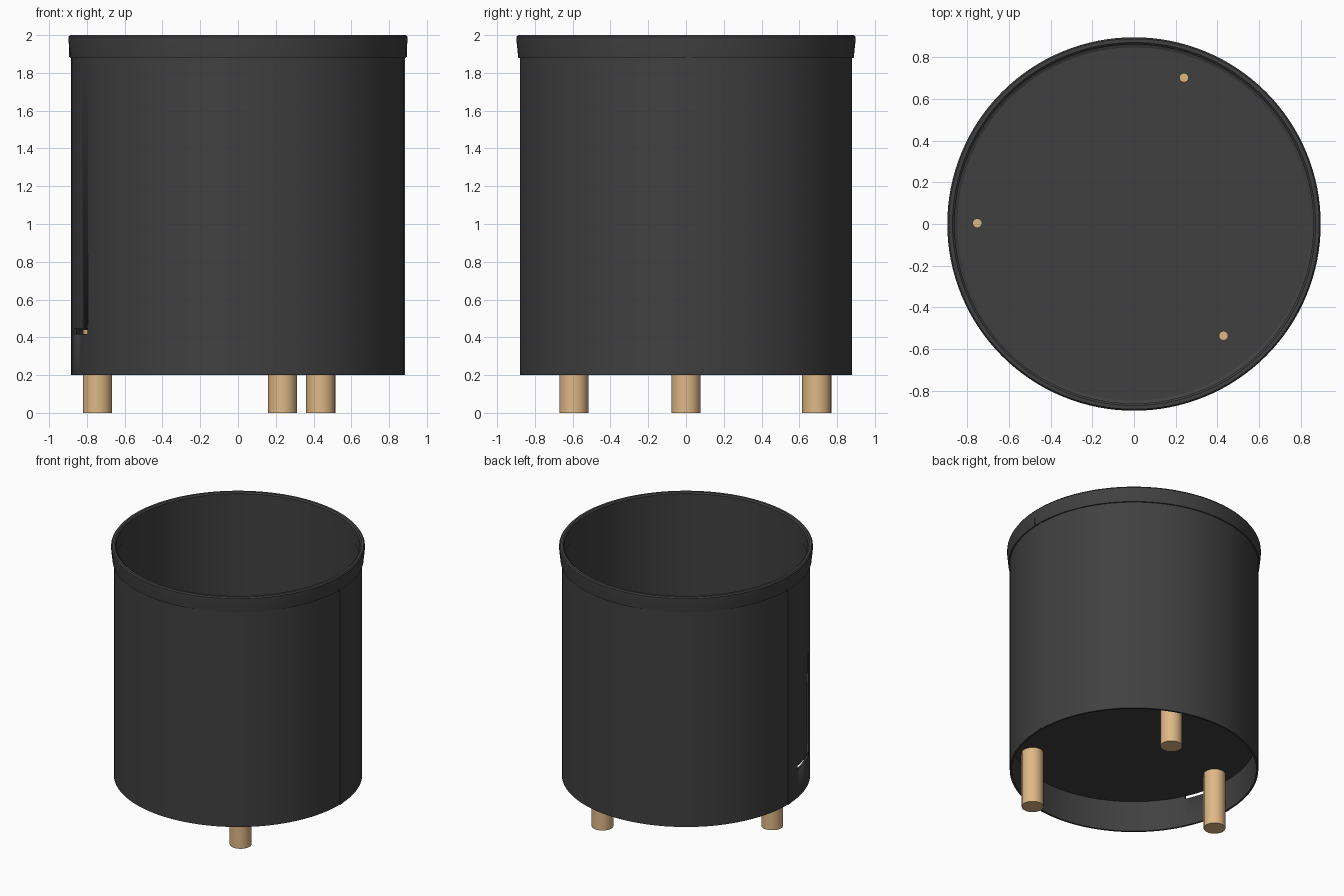
import bpy, bmesh, math
from mathutils import Matrix

if "Cube" in bpy.data.objects:
    bpy.data.objects.remove(bpy.data.objects["Cube"], do_unlink=True)


def material(name, rgb):
    m = bpy.data.materials.new(name)
    m.use_nodes = True
    m.diffuse_color = (*rgb, 1)
    bsdf = m.node_tree.nodes["Principled BSDF"]
    bsdf.inputs["Base Color"].default_value = (*rgb, 1)
    bsdf.inputs["Roughness"].default_value = 0.8
    return m


charcoal = material("charcoal", (0.051, 0.051, 0.051))
wood = material("pale wood", (0.73, 0.48, 0.24))


def finish(name, bm, mat):
    bmesh.ops.recalc_face_normals(bm, faces=bm.faces)
    mesh = bpy.data.meshes.new(name)
    bm.to_mesh(mesh)
    bm.free()
    ob = bpy.data.objects.new(name, mesh)
    bpy.context.collection.objects.link(ob)
    mesh.materials.append(mat)
    bpy.ops.object.select_all(action="DESELECT")
    ob.select_set(True)
    bpy.context.view_layer.objects.active = ob
    bpy.ops.object.shade_smooth_by_angle(angle=math.radians(30))
    return ob


def lathe(name, profile, mat, steps=128):
    """Spin a closed (radius, height) outline around the z axis."""
    bm = bmesh.new()
    verts = [bm.verts.new((r, 0, z)) for r, z in profile]
    edges = [bm.edges.new((a, b)) for a, b in zip(verts, verts[1:] + verts[:1])]
    bmesh.ops.spin(bm, geom=verts + edges, cent=(0, 0, 0), axis=(0, 0, 1),
                   angle=math.tau, steps=steps, use_duplicate=False)
    bmesh.ops.remove_doubles(bm, verts=bm.verts, dist=0.0005)
    return finish(name, bm, mat)


def cylinder(name, x, y, radius, bottom, top, sides, mat):
    bm = bmesh.new()
    bmesh.ops.create_cone(bm, cap_ends=True, segments=sides, radius1=radius,
                          radius2=radius, depth=top - bottom,
                          matrix=Matrix.Translation((x, y, (top + bottom) / 2)))
    return finish(name, bm, mat)


def wall_box(name, angle, radius, size, z, mat):
    """Box set against the wall at a given angle around z."""
    bm = bmesh.new()
    place = (Matrix.Rotation(math.radians(angle), 4, "Z")
             @ Matrix.Translation((radius, 0, z)) @ Matrix.Diagonal((*size, 1)))
    bmesh.ops.create_cube(bm, size=1, matrix=place)
    return finish(name, bm, mat)


# Thin round wall, open below the raised floor
wall = lathe("wall", [(0.865, 0.2), (0.879, 0.2), (0.879, 1.9), (0.865, 1.9)], charcoal)

# Narrow drain slot cut through the wall
cutter = wall_box("slot_cutter", 197, 0.87, (0.12, 0.25, 0.03), 0.433, charcoal)
cutter.hide_render = True
cut = wall.modifiers.new("slot", "BOOLEAN")
cut.operation = "DIFFERENCE"
cut.solver = "EXACT"
cut.object = cutter
bpy.context.view_layer.objects.active = wall
bpy.ops.object.modifier_apply(modifier=cut.name)
bpy.data.objects.remove(cutter, do_unlink=True)

# Flared rim band with softened top edge
lathe("rim_band", [(0.862, 1.88), (0.888, 1.88), (0.897, 1.965), (0.897, 1.99),
                   (0.89, 2.0), (0.872, 2.0), (0.862, 1.99)], charcoal)

# Raised floor
cylinder("floor", 0, 0, 0.868, 0.44, 0.46, 128, charcoal)
lathe("floor_edge", [(0.848, 0.455), (0.868, 0.455), (0.868, 0.475), (0.848, 0.465)], charcoal)

# Overlapping seams on both sides
for side, angle in (("left", 1), ("right", 181)):
    wall_box(side + "_seam", angle, 0.879, (0.008, 0.032, 1.68), 1.04, charcoal)
    wall_box(side + "_rim_seam", angle - 3, 0.891, (0.006, 0.008, 0.1), 1.935, charcoal)

# Three round legs, each with a dowel showing above the floor
legs = {"front": (0.438, -0.594, 0.43, -0.537),
        "back": (0.236, 0.692, 0.24, 0.703),
        "side": (-0.744, 0.0, -0.753, 0.004)}
for name, (x, y, dx, dy) in legs.items():
    cylinder(name + "_leg", x, y, 0.077, 0.0, 0.445, 32, wood)
    cylinder(name + "_dowel", dx, dy, 0.023, 0.44, 0.475, 10, wood)
